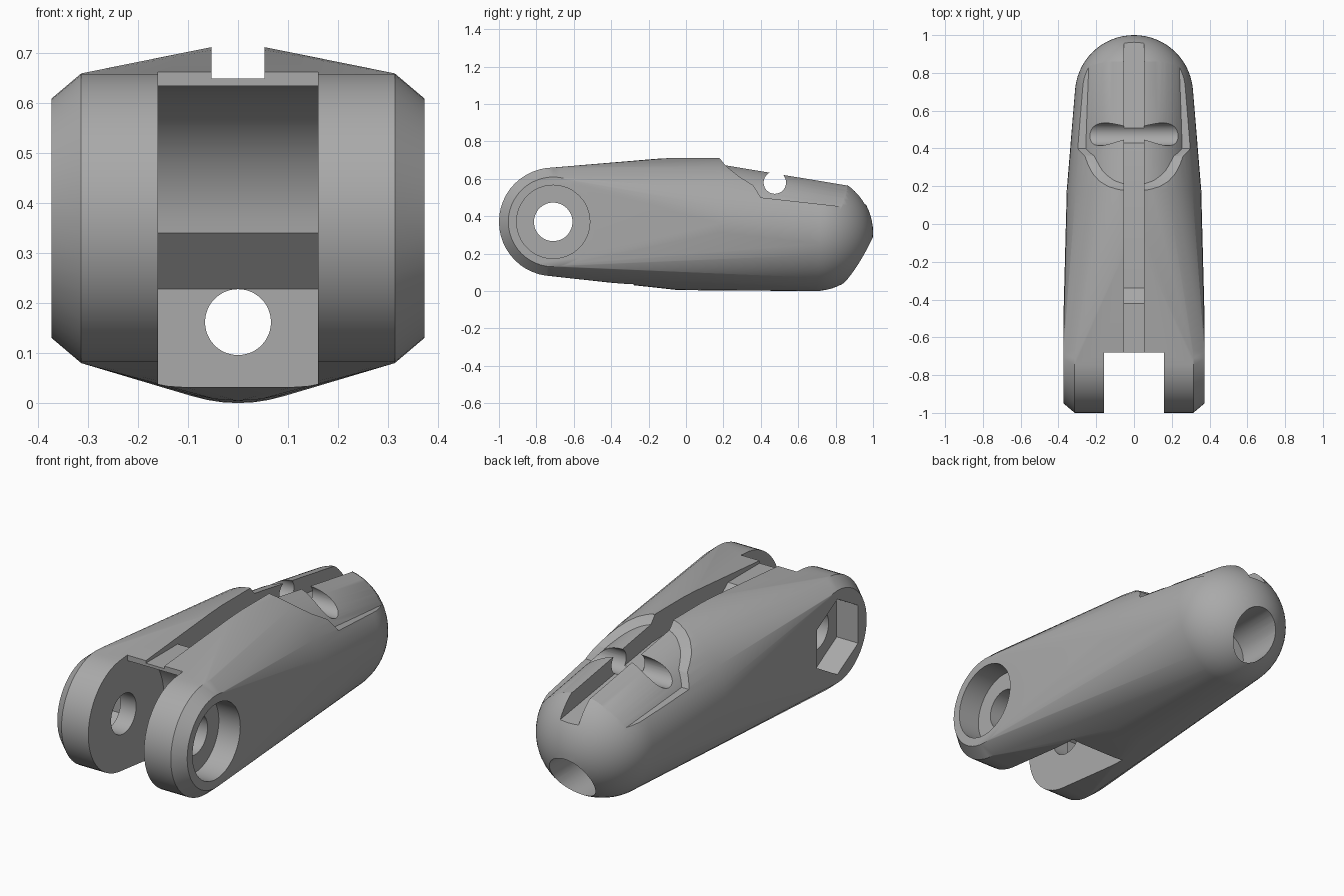
import bpy, bmesh, math
from math import sin, cos, pi, radians
from mathutils import Matrix, Vector

if "Cube" in bpy.data.objects:
    bpy.data.objects.remove(bpy.data.objects["Cube"], do_unlink=True)

grey = bpy.data.materials.new("plastic_grey")
grey.use_nodes = True
grey.diffuse_color = (0.4, 0.4, 0.4, 1)
grey.node_tree.nodes["Principled BSDF"].inputs["Base Color"].default_value = (0.4, 0.4, 0.4, 1)


def finish(name, bm):
    bmesh.ops.recalc_face_normals(bm, faces=bm.faces)
    mesh = bpy.data.meshes.new(name)
    bm.to_mesh(mesh)
    bm.free()
    mesh.materials.append(grey)
    obj = bpy.data.objects.new(name, mesh)
    bpy.context.collection.objects.link(obj)
    return obj


def ring(bm, radius, place, count=48):
    """Circle of points; place maps the two circle offsets to a position."""
    for i in range(count):
        a = 2 * pi * i / count
        bm.verts.new(place(radius * cos(a), radius * sin(a)))


def cylinder(name, start, end, radius, sides=48, turn=0):
    bm = bmesh.new()
    start, end = Vector(start), Vector(end)
    axis = end - start
    rot = axis.to_track_quat('Z', 'Y').to_matrix().to_4x4()
    mat = Matrix.Translation((start + end) / 2) @ rot @ Matrix.Rotation(turn, 4, 'Z')
    bmesh.ops.create_cone(bm, cap_ends=True, segments=sides, radius1=radius,
                          radius2=radius, depth=axis.length, matrix=mat)
    return finish(name, bm)


def prism(name, profile, half):
    """Side profile in (y, z) extruded across x."""
    bm = bmesh.new()
    face = bm.faces.new([bm.verts.new((-half, y, z)) for y, z in profile])
    out = bmesh.ops.extrude_face_region(bm, geom=[face])
    moved = [v for v in out["geom"] if isinstance(v, bmesh.types.BMVert)]
    bmesh.ops.translate(bm, verts=moved, vec=(2 * half, 0, 0))
    return finish(name, bm)


def cut(target, cutter):
    mod = target.modifiers.new("cut", 'BOOLEAN')
    mod.operation = 'DIFFERENCE'
    mod.solver = 'EXACT'
    mod.object = cutter
    bpy.context.view_layer.objects.active = target
    bpy.ops.object.modifier_apply(modifier=mod.name)
    bpy.data.objects.remove(cutter, do_unlink=True)


# Body: hull of the chamfered hinge barrel, the round middle and the ball tip
HY, HZ = -0.71, 0.37
bm = bmesh.new()
for x, r in ((0.314, 0.29), (0.373, 0.24)):
    for side in (-x, x):
        ring(bm, r, lambda a, b: (side, HY + a, HZ + b))
for y in (-0.04, 0.18):
    ring(bm, 0.356, lambda a, b: (a, y, 0.361 + b))
bmesh.ops.create_uvsphere(bm, u_segments=64, v_segments=32, radius=0.313,
                          matrix=Matrix.Translation((0, 0.687, 0.313)))
hull = bmesh.ops.convex_hull(bm, input=bm.verts)
loose = {g for g in hull["geom_interior"] + hull["geom_unused"]
         if isinstance(g, bmesh.types.BMVert)}
bmesh.ops.delete(bm, geom=list(loose), context='VERTS')
bmesh.ops.dissolve_limit(bm, angle_limit=radians(0.3), verts=bm.verts, edges=bm.edges)
body = finish("finger_segment", bm)

# Shallow pad recess on the top of the tip, with a rounded floor
recess = prism("recess_cutter", [(0.18, 0.8), (0.18, 0.71), (0.2, 0.685), (0.23, 0.655),
                                 (0.28, 0.615), (0.36, 0.565), (0.4, 0.5),
                                 (0.85, 0.45), (0.885, 0.8)], 0.5)
cut(recess, cylinder("recess_floor", (0, -0.4, 0.475), (0, 1.4, 0.177), 0.299, 96))
cut(body, recess)

# Clevis gap with a curved back wall
wall = [(-0.68 + 0.3 * sin(a), 0.34 + 0.295 * cos(a))
        for a in [i * pi / 32 for i in range(17)]]
cut(body, prism("clevis_cutter", [(-1.2, -0.2), (-1.2, 0.9), (-0.68, 0.9)] + wall +
                [(-0.28, 0.228), (-0.28, -0.2)], 0.16))

# Cord groove along the top
cut(body, prism("groove_cutter", [(-0.8, 0.9), (-0.8, 0.65), (-0.42, 0.65), (-0.34, 0.585),
                                  (0.2, 0.576), (1.1, 0.441), (1.1, 0.9)], 0.053))

# Cross pin hole, hinge hole, round and hexagonal pockets
cut(body, cylinder("pin_cutter", (-0.6, 0.475, 0.58), (0.6, 0.475, 0.58), 0.06))
cut(body, cylinder("hinge_cutter", (-0.6, HY, HZ), (0.6, HY, HZ), 0.103))
cut(body, cylinder("round_pocket", (0.25, HY, HZ), (0.6, HY, HZ), 0.196))
hexagon = cylinder("hex_pocket", (-0.25, HY, HZ), (-0.6, HY, HZ), 0.196, 6)
top = max((hexagon.data.vertices), key=lambda v: v.co.z).co
if abs(top.y - HY) > 0.01:
    bpy.data.objects.remove(hexagon, do_unlink=True)
    hexagon = cylinder("hex_pocket", (-0.25, HY, HZ), (-0.6, HY, HZ), 0.196, 6, pi / 6)
cut(body, hexagon)

# Lengthwise cord hole, widened at the tip
cut(body, cylinder("cord_cutter", (0, -0.5, 0.162), (0, 1.2, 0.162), 0.066))
cut(body, cylinder("cord_pocket", (0, 0.7, 0.165), (0, 1.2, 0.165), 0.122))

# Smooth shading with crisp edges
bpy.ops.object.select_all(action='DESELECT')
body.select_set(True)
bpy.context.view_layer.objects.active = body
bpy.ops.object.shade_smooth_by_angle(angle=radians(28))
